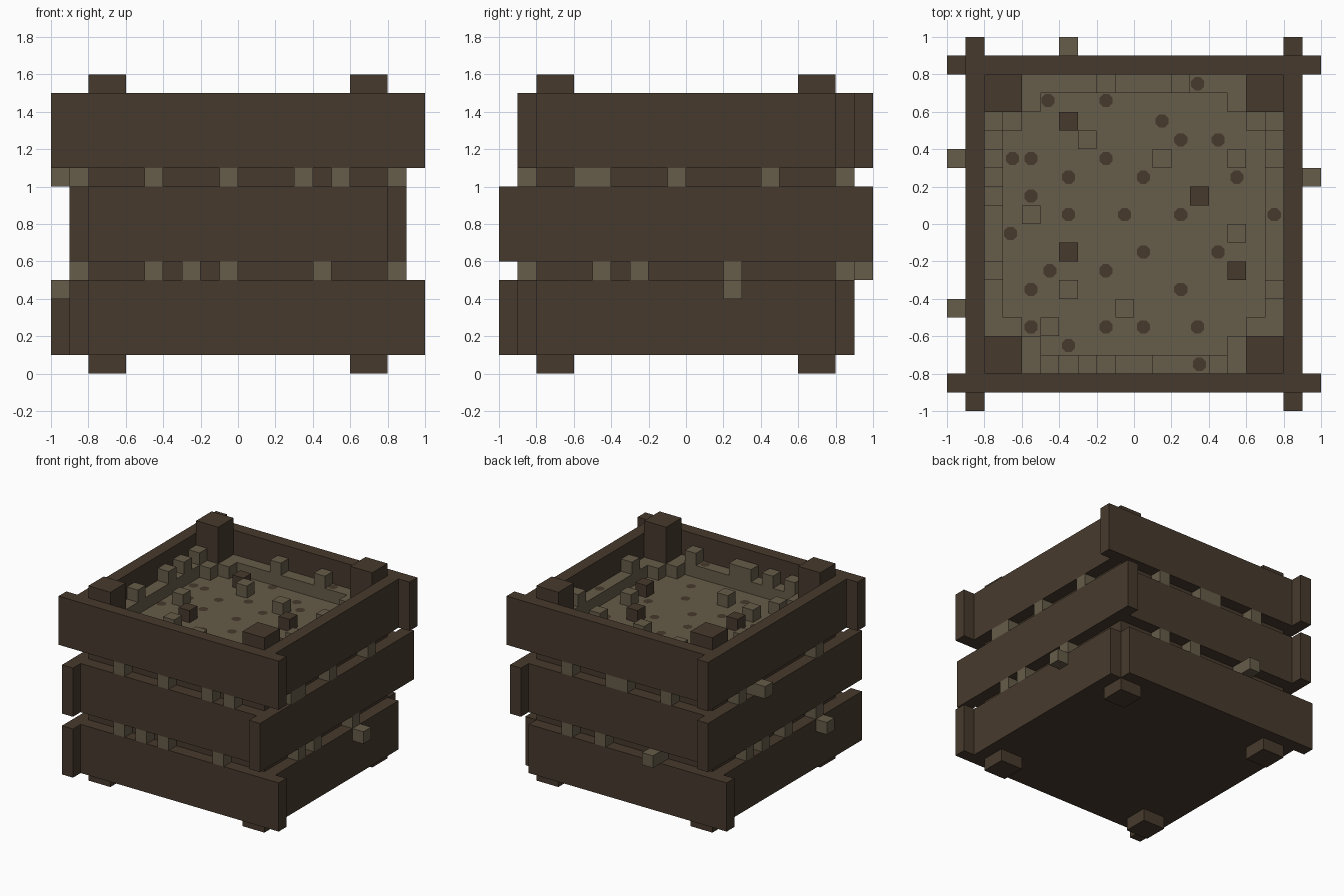
import bpy, bmesh, math

if "Cube" in bpy.data.objects:
    bpy.data.objects.remove(bpy.data.objects["Cube"])


def material(name, rgb):
    m = bpy.data.materials.new(name)
    m.diffuse_color = (*rgb, 1)
    m.use_nodes = True
    m.node_tree.nodes["Principled BSDF"].inputs["Base Color"].default_value = m.diffuse_color
    return m


WOOD = material("dark brown wood", (0.063, 0.042, 0.026))
SOIL = material("tan soil", (0.133, 0.107, 0.067))


def boxes(name, spans, mat):
    """One object made of boxes, each given as (x0, x1, y0, y1, z0, z1)."""
    bm = bmesh.new()
    for x0, x1, y0, y1, z0, z1 in spans:
        v = [bm.verts.new((x, y, z)) for z in (z0, z1)
             for x, y in ((x0, y0), (x1, y0), (x1, y1), (x0, y1))]
        bm.faces.new(v[3::-1])
        bm.faces.new(v[4:])
        for i in range(4):
            j = (i + 1) % 4
            bm.faces.new((v[i], v[j], v[j + 4], v[i + 4]))
    me = bpy.data.meshes.new(name)
    bm.to_mesh(me)
    bm.free()
    me.materials.append(mat)
    ob = bpy.data.objects.new(name, me)
    bpy.context.collection.objects.link(ob)
    return ob


def cell(x, y, z):
    """A lump of 0.1 from its low corner."""
    return (x, x + 0.1, y, y + 0.1, z, z + 0.1)


# corner posts
for sx, nx in ((-0.8, "left"), (0.6, "right")):
    for sy, ny in ((-0.8, "front"), (0.6, "back")):
        boxes(f"{ny}_{nx}_post", [(sx, sx + 0.2, sy, sy + 0.2, 0, 1.6)], WOOD)

# slats, three overlapping tiers: (z, front x, back x, left y, right y)
TIERS = [
    ("lower", 0.1, (-0.8, 1), (-1, 0.8), (-1, 0.8), (-0.8, 0.8)),
    ("middle", 0.6, (-0.8, 0.8), (-0.8, 0.8), (-1, 1), (-1, 1)),
    ("upper", 1.1, (-1, 1), (-0.8, 1), (-0.8, 1), (-0.8, 0.8)),
]
for tier, z, front, back, left, right in TIERS:
    boxes(f"{tier}_front_slat", [(*front, -0.9, -0.8, z, z + 0.4)], WOOD)
    boxes(f"{tier}_back_slat", [(*back, 0.8, 0.9, z, z + 0.4)], WOOD)
    boxes(f"{tier}_left_slat", [(-0.9, -0.8, *left, z, z + 0.4)], WOOD)
    boxes(f"{tier}_right_slat", [(0.8, 0.9, *right, z, z + 0.4)], WOOD)

# packed contents with a soil layer on top
boxes("packed_core", [(-0.8, 0.8, -0.8, 0.8, 0.1, 1.15)], WOOD)
boxes("soil_bed", [(-0.8, 0.8, -0.8, 0.8, 1.15, 1.2)], SOIL)

# raised rim of soil along the walls, wider beside the posts
rim = [(-0.6, 0.6, -0.8, -0.7, 1.2, 1.3), (-0.6, 0.6, 0.7, 0.8, 1.2, 1.3),
       (-0.8, -0.7, -0.6, 0.6, 1.2, 1.3), (0.7, 0.8, -0.6, 0.6, 1.2, 1.3)]
for s in (-0.6, 0.5):
    for t in (-0.7, 0.6):
        rim += [cell(s, t, 1.2), cell(t, s, 1.2)]
boxes("soil_rim", rim, SOIL)

# loose lumps on the rim and on the bed
lumps = [cell(x, 0.7, 1.3) for x in (-0.2, 0.2)]
lumps += [cell(x, -0.8, 1.3) for x in (-0.5, -0.3, -0.1, 0.0, 0.4)]
lumps += [cell(-0.8, y, 1.3) for y in (-0.3, 0.1, 0.3, 0.5)]
lumps += [cell(0.7, y, 1.3) for y in (-0.4, 0.3, 0.5)]
lumps += [cell(x, y, 1.2) for x, y in (
    (-0.3, 0.4), (0.1, 0.3), (0.5, 0.3), (-0.6, 0), (0.5, -0.1),
    (-0.4, -0.4), (-0.1, -0.5), (-0.5, -0.6))]
boxes("soil_lumps", lumps, SOIL)
boxes("dark_lumps", [cell(x, y, 1.2) for x, y in (
    (-0.4, 0.5), (0.3, 0.1), (-0.4, -0.2), (0.5, -0.3))], WOOD)

# lumps squeezing out through the gaps between slats
out = []
for z, fr, bk, lf, rt in (
        (0.5, (-0.5, -0.3, -0.1, 0.4), (-0.4, 0.1, 0.4),
         (-0.1, 0.2, 0.4, -0.5), (-0.5, -0.3, 0.2)),
        (1.0, (-0.5, -0.1, 0.3, 0.5), (-0.5, -0.1, 0, 0.4),
         (0.5, 0.3, -0.5), (-0.6, -0.5, -0.1, 0.4))):
    out += [cell(x, -0.9, z) for x in fr] + [cell(x, 0.8, z) for x in bk]
    out += [cell(-0.9, y, z) for y in lf] + [cell(0.8, y, z) for y in rt]
# lumps that have fallen clear of the slats
out += [cell(-1, 0.3, 1.0), cell(-1, -0.5, 0.4), cell(0.9, 0.2, 0.4), cell(-0.4, 0.9, 0.5)]
boxes("gap_lumps", out, SOIL)

# dark rounded specks painted on the soil
SPOTS = ((-0.46, 0.66), (-0.15, 0.66), (0.34, 0.75), (0.15, 0.55), (0.25, 0.45),
         (0.45, 0.45), (-0.15, 0.35), (-0.55, 0.35), (-0.65, 0.35), (-0.35, 0.25),
         (0.05, 0.25), (0.55, 0.25), (-0.55, 0.15), (-0.35, 0.05), (-0.05, 0.05),
         (0.25, 0.05), (0.75, 0.05), (-0.66, -0.05), (0.05, -0.15), (0.45, -0.15),
         (-0.45, -0.25), (-0.15, -0.25), (-0.55, -0.35), (0.25, -0.35), (-0.15, -0.55),
         (0.05, -0.55), (-0.55, -0.55), (0.34, -0.55), (-0.35, -0.65), (0.35, -0.75))
bm = bmesh.new()
for x, y in SPOTS:
    z = 1.304 if max(abs(x), abs(y)) > 0.7 else 1.204
    ring = [bm.verts.new((x + 0.038 * math.cos(a), y + 0.038 * math.sin(a), z))
            for a in (math.pi * (k + 0.5) / 4 for k in range(8))]
    bm.faces.new(ring)
me = bpy.data.meshes.new("soil_specks")
bm.to_mesh(me)
bm.free()
me.materials.append(WOOD)
bpy.context.collection.objects.link(bpy.data.objects.new("soil_specks", me))
